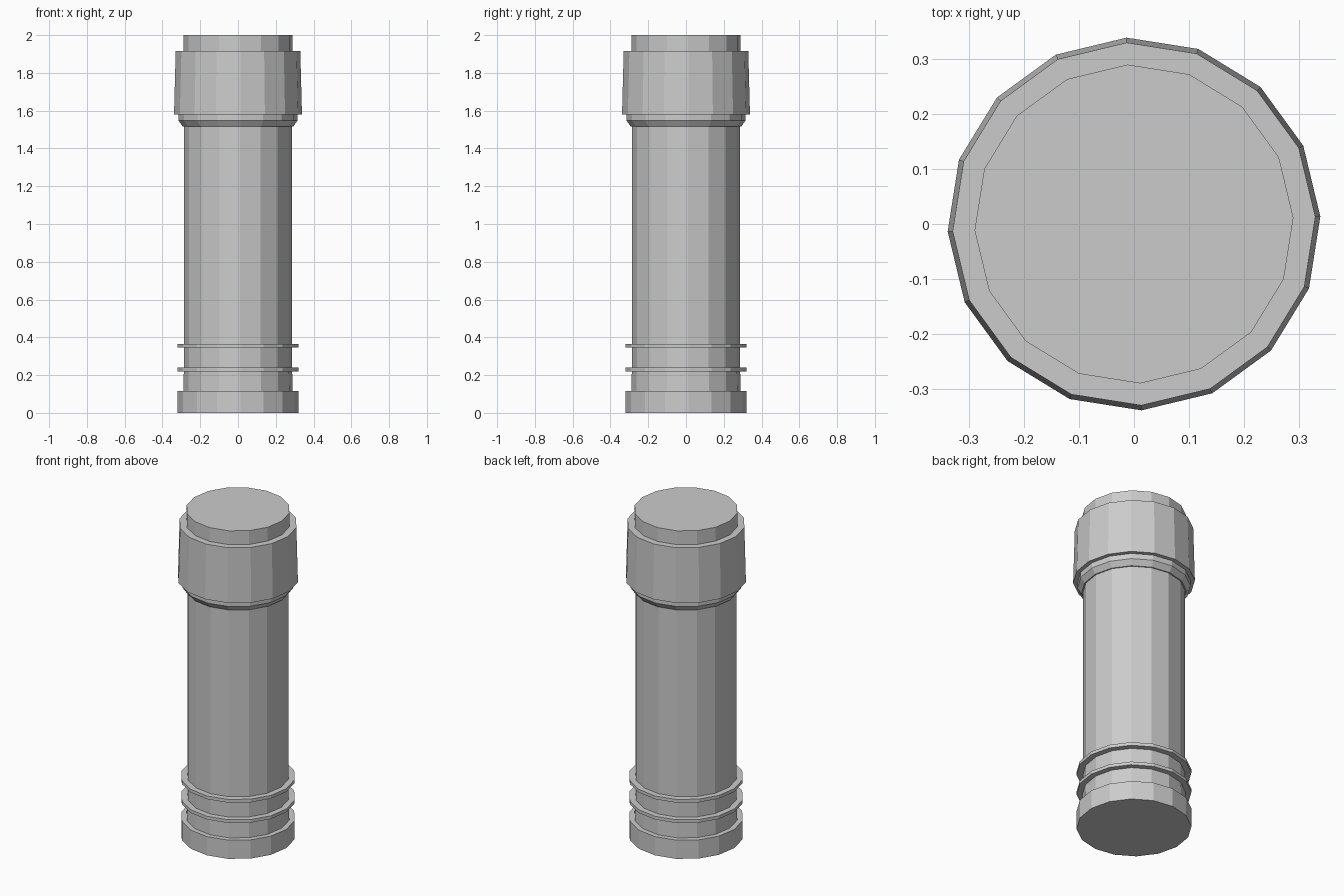
import bpy, bmesh, math

if "Cube" in bpy.data.objects:
    bpy.data.objects.remove(bpy.data.objects["Cube"])

SIDES = 16
TWIST = math.radians(2.3)


def lathe(name, profile, cap_bottom=False, cap_top=False):
    """Revolve (radius, z) points into a faceted 16-sided shell."""
    bm = bmesh.new()
    loops = []
    for r, z in profile:
        loops.append([bm.verts.new((r * math.cos(TWIST + i * math.tau / SIDES),
                                    r * math.sin(TWIST + i * math.tau / SIDES), z))
                      for i in range(SIDES)])
    for low, high in zip(loops, loops[1:]):
        for i in range(SIDES):
            j = (i + 1) % SIDES
            bm.faces.new((low[i], low[j], high[j], high[i]))
    if cap_bottom:
        bm.faces.new(loops[0][::-1])
    if cap_top:
        bm.faces.new(loops[-1])
    mesh = bpy.data.meshes.new(name)
    bm.to_mesh(mesh)
    bm.free()
    obj = bpy.data.objects.new(name, mesh)
    bpy.context.collection.objects.link(obj)
    return obj


BODY = 0.285   # shaft radius
RING = 0.32    # base and ring radius

# Foot, stepping in to the body at its top
lathe("base", [(RING, 0), (RING, 0.115), (0.29, 0.115)], cap_bottom=True)

# Short drum above the foot
lathe("lower_drum", [(0.29, 0.115), (0.287, 0.22)])

# Two thin rings, with the drum between them
for name, z, r_in in (("lower_ring", 0.22, 0.287), ("upper_ring", 0.345, BODY)):
    lathe(name, [(r_in, z), (RING, z), (RING, z + 0.02), (BODY, z + 0.02)])
lathe("middle_drum", [(BODY, 0.24), (BODY, 0.345)])

# Long plain shaft
lathe("shaft", [(BODY, 0.365), (BODY, 1.515)])

# Flared collar under the head
lathe("collar", [(BODY, 1.515), (0.292, 1.515), (0.315, 1.547), (0.315, 1.58)])

# Slightly tapered head
lathe("head", [(0.315, 1.58), (0.339, 1.58), (0.33, 1.915), (0.29, 1.915)])

# Top plug
lathe("top_cap", [(0.29, 1.915), (0.29, 2.0)], cap_top=True)
